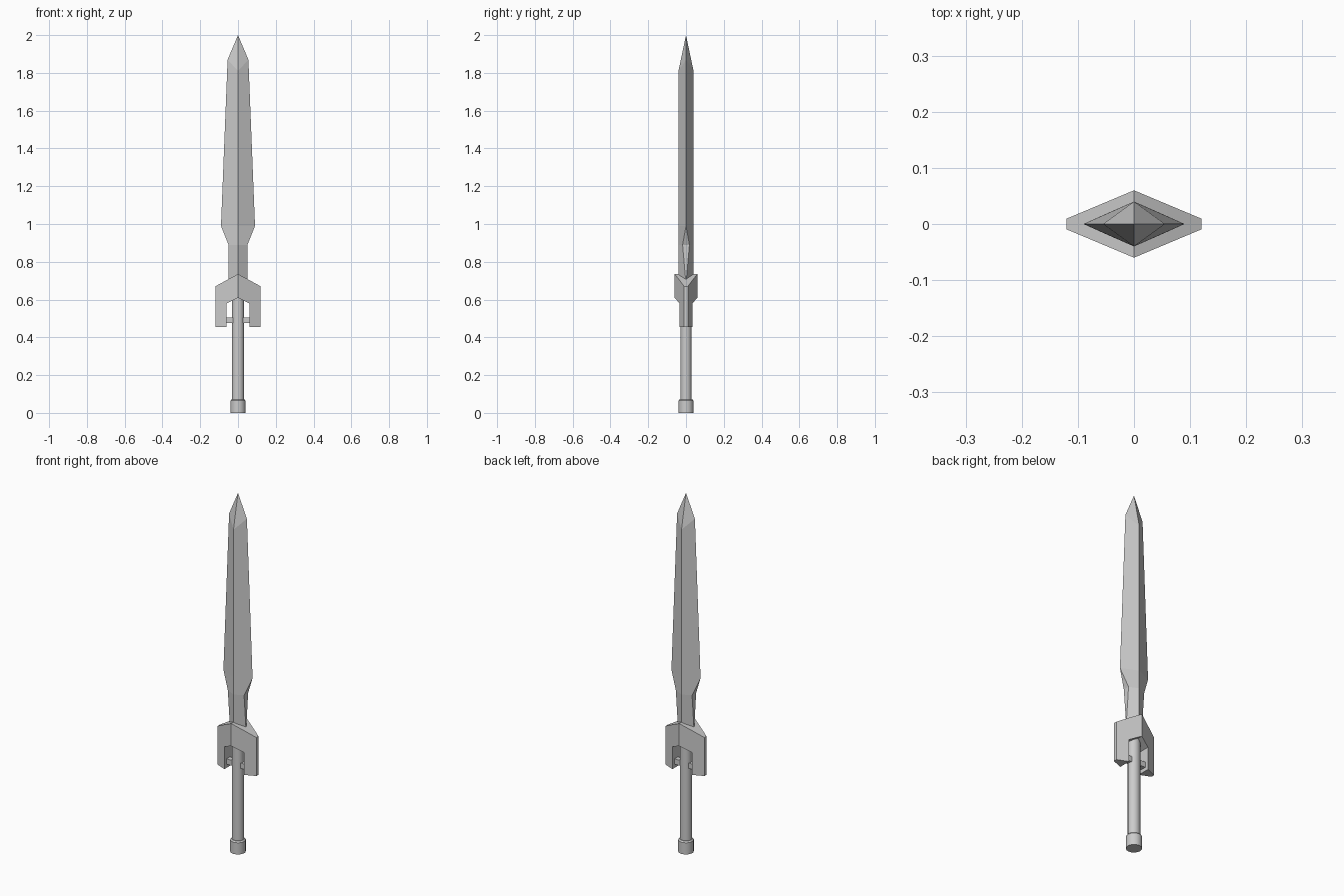
import bpy
import bmesh
import math

cube = bpy.data.objects.get("Cube")
if cube:
    bpy.data.objects.remove(cube, do_unlink=True)

# One plain metal colour
metal = bpy.data.materials.new("grey metal")
metal.use_nodes = True
colour = (0.6, 0.6, 0.6, 1)
metal.diffuse_color = colour
metal.node_tree.nodes["Principled BSDF"].inputs["Base Color"].default_value = colour


def finish(bm, name, smooth=False):
    bmesh.ops.remove_doubles(bm, verts=bm.verts, dist=0.0005)
    bmesh.ops.recalc_face_normals(bm, faces=bm.faces)
    mesh = bpy.data.meshes.new(name)
    bm.to_mesh(mesh)
    bm.free()
    mesh.materials.append(metal)
    obj = bpy.data.objects.new(name, mesh)
    bpy.context.collection.objects.link(obj)
    if smooth:
        bpy.ops.object.select_all(action="DESELECT")
        obj.select_set(True)
        bpy.context.view_layer.objects.active = obj
        bpy.ops.object.shade_smooth_by_angle(angle=math.radians(35))
    return obj


def loft(name, rings, smooth=False):
    bm = bmesh.new()
    rows = [[bm.verts.new(p) for p in ring] for ring in rings]
    for low, high in zip(rows, rows[1:]):
        for i in range(len(low)):
            j = (i + 1) % len(low)
            bm.faces.new((low[i], low[j], high[j], high[i]))
    bm.faces.new(rows[0])
    bm.faces.new(rows[-1])
    bmesh.ops.dissolve_degenerate(bm, dist=0.0005, edges=bm.edges)
    return finish(bm, name, smooth)


# Blade: diamond section with a narrowed, flat-edged neck
def blade_ring(ridge_z, edge_z, width, flat, depth):
    return [(0, -depth, ridge_z), (width, -flat, edge_z), (width, flat, edge_z),
            (0, depth, ridge_z), (-width, flat, edge_z), (-width, -flat, edge_z)]


loft("blade", [blade_ring(*row) for row in (
    (0.68, 0.68, 0.05, 0, 0.04),
    (0.89, 0.89, 0.05, 0.018, 0.04),
    (0.99, 0.99, 0.09, 0, 0.04),
    (1.81, 1.87, 0.055, 0, 0.04),
    (2.0, 2.0, 0, 0, 0),
)])

# Guard: peaked crosspiece with two downward arms, thinning outwards
bm = bmesh.new()
centre = [(0, 0.61), (0.06, 0.58), (0.06, 0.703), (0, 0.735)]
arm = [(0.06, 0.455), (0.12, 0.455), (0.12, 0.67), (0.06, 0.703), (0.06, 0.58)]
for side in (1, -1):
    for cell in (centre, arm):
        bm.faces.new([bm.verts.new((side * x, 0, z)) for x, z in cell])
bmesh.ops.remove_doubles(bm, verts=bm.verts, dist=0.0005)
bmesh.ops.recalc_face_normals(bm, faces=bm.faces)
front = list(bm.verts)
back = [g for g in bmesh.ops.extrude_face_region(bm, geom=bm.faces[:])["geom"]
        if isinstance(g, bmesh.types.BMVert)]
for verts, sign in ((front, -1), (back, 1)):
    for v in verts:
        v.co.y = sign * (0.06 - 0.42 * abs(v.co.x))
finish(bm, "guard")


# Grip and pommel
def turned(name, profile, squash=1, sides=16):
    loft(name, [[(r * math.cos(math.tau * i / sides),
                  squash * r * math.sin(math.tau * i / sides), z)
                 for i in range(sides)] for r, z in profile], True)


turned("grip", [(0.032, 0.06), (0.032, 0.64)], 0.92)
turned("pommel", [(0.04, 0), (0.04, 0.065), (0.034, 0.072)])

# Small pegs joining the guard arms to the grip
for side, label in ((1, "left"), (-1, "right")):
    bm = bmesh.new()
    bmesh.ops.create_cube(bm, size=1)
    for v in bm.verts:
        v.co = (side * 0.045 + v.co.x * 0.04, v.co.y * 0.03, 0.49 + v.co.z * 0.03)
    finish(bm, label + "_guard_peg")
